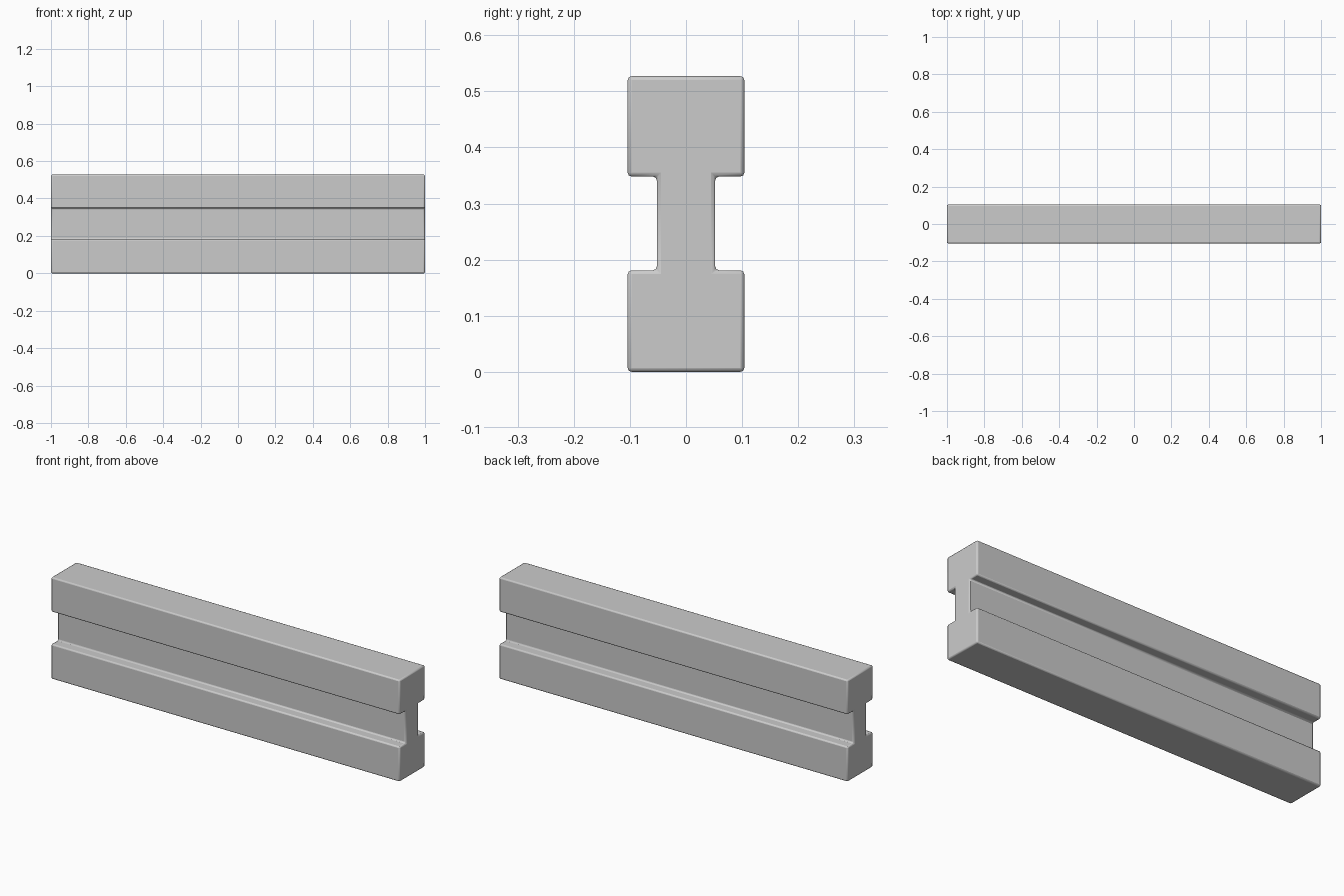
import bpy
import bmesh

cube = bpy.data.objects.get("Cube")
if cube:
    bpy.data.objects.remove(cube, do_unlink=True)

# Plain grey material
grey = bpy.data.materials.new("plain grey")
grey.use_nodes = True
colour = (0.6, 0.6, 0.6, 1)
grey.diffuse_color = colour
grey.node_tree.nodes["Principled BSDF"].inputs["Base Color"].default_value = colour

# Beam dimensions
half_length = 1.0
flange, web = 0.104, 0.052
height, web_low, web_high = 0.527, 0.181, 0.348

# I-shaped cross-section: one side, mirrored to the other
side = [(flange, 0), (flange, web_low), (web, web_low),
        (web, web_high), (flange, web_high), (flange, height)]
profile = side + [(-y, z) for y, z in reversed(side)]

# Extrude the section along x
bm = bmesh.new()
end = bm.faces.new([bm.verts.new((-half_length, y, z)) for y, z in profile])
grown = bmesh.ops.extrude_face_region(bm, geom=[end])["geom"]
bmesh.ops.translate(bm, vec=(2 * half_length, 0, 0),
                    verts=[v for v in grown if isinstance(v, bmesh.types.BMVert)])
bmesh.ops.recalc_face_normals(bm, faces=bm.faces)

mesh = bpy.data.meshes.new("beam")
bm.to_mesh(mesh)
bm.free()
mesh.materials.append(grey)
beam = bpy.data.objects.new("beam", mesh)
bpy.context.collection.objects.link(beam)

# Softened edges
bevel = beam.modifiers.new("soft edges", "BEVEL")
bevel.width = 0.007
bevel.segments = 2
bevel.limit_method = "ANGLE"

bpy.context.view_layer.objects.active = beam
beam.select_set(True)
bpy.ops.object.shade_smooth_by_angle()
